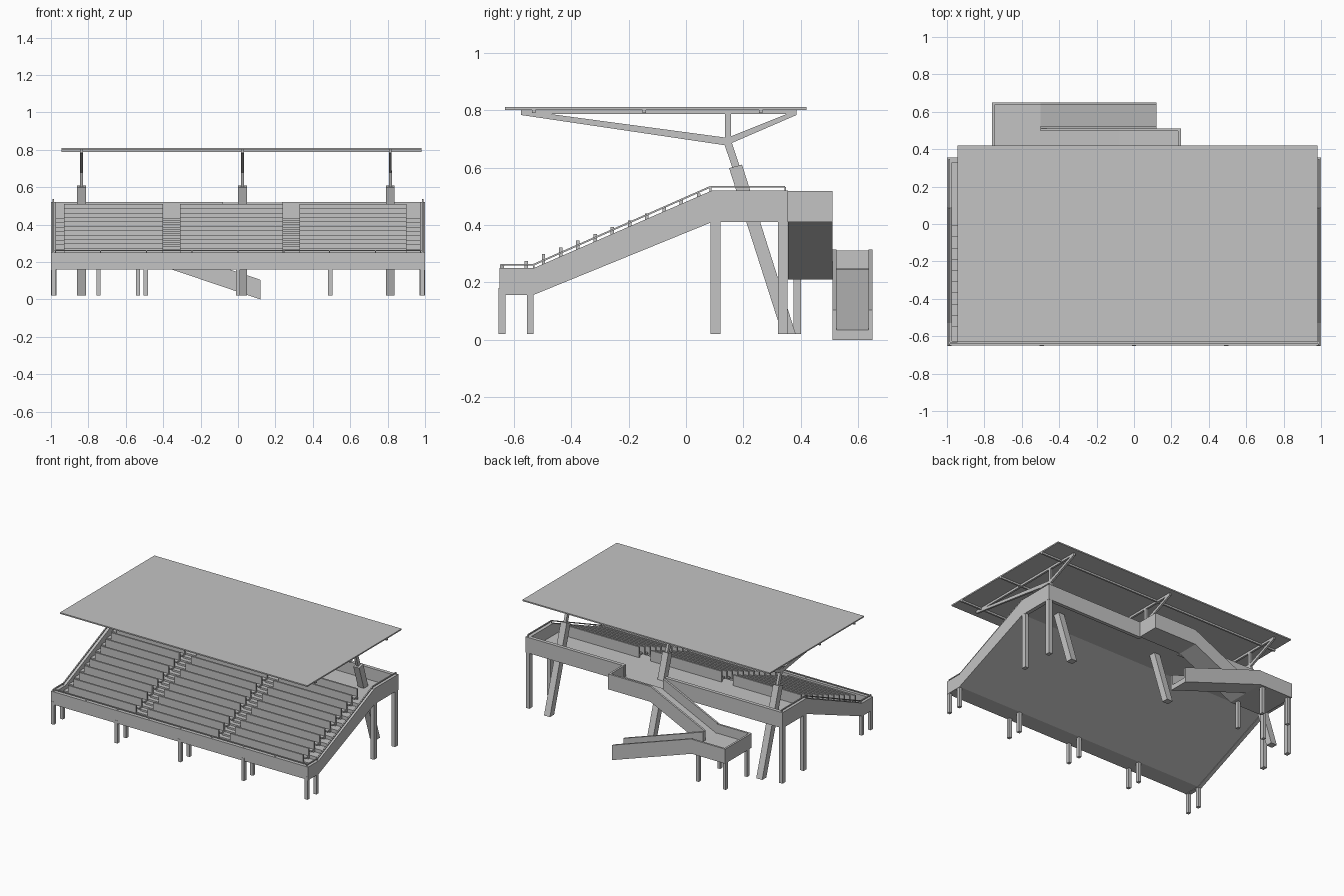
import bpy
from mathutils import Vector

cube = bpy.data.objects.get("Cube")
if cube:
    bpy.data.objects.remove(cube, do_unlink=True)

grey = bpy.data.materials.new("concrete_grey")
grey.use_nodes = True
GREY = (0.55, 0.55, 0.55, 1)
grey.diffuse_color = GREY
grey.node_tree.nodes["Principled BSDF"].inputs["Base Color"].default_value = GREY


def prism(name, profile, lo, hi, axis="x"):
    """Extrude a flat profile, given as (y, z) along x or (x, z) along y."""
    def place(p, d):
        return (d, p[0], p[1]) if axis == "x" else (p[0], d, p[1])
    n = len(profile)
    verts = [place(p, d) for d in (lo, hi) for p in profile]
    faces = [list(range(n)), list(range(2 * n - 1, n - 1, -1))]
    faces += [[i, i + n, (i + 1) % n + n, (i + 1) % n] for i in range(n)]
    mesh = bpy.data.meshes.new(name)
    mesh.from_pydata(verts, [], faces)
    area = sum(a[0] * b[1] - b[0] * a[1] for a, b in zip(profile, profile[1:] + profile[:1]))
    if (area > 0) == (axis == "x"):
        mesh.flip_normals()
    mesh.materials.append(grey)
    obj = bpy.data.objects.new(name, mesh)
    bpy.context.collection.objects.link(obj)
    return obj


def box(name, x0, x1, y0, y1, z0, z1):
    return prism(name, [(y0, z0), (y1, z0), (y1, z1), (y0, z1)], x0, x1)


def bar(name, a, b, width, x, depth):
    """Straight bar between two (y, z) points."""
    a, b = Vector(a), Vector(b)
    d = (b - a).normalized() * width / 2
    n = Vector((-d.y, d.x))
    return prism(name, [tuple(p) for p in (a - n, b - n, b + n, a + n)],
                 x - depth / 2, x + depth / 2)


def band(name, path, height, lo, hi, axis):
    """Strip of constant height that follows a path along its lower edge."""
    top = [(p, z + height) for p, z in reversed(path)]
    return prism(name, path + top, lo, hi, axis)


# Stepped deck
ROWS, TREAD, RISE = 10, 0.06, 0.0235
FIRST_Y, BASE_Z, DECK_Z = -0.55, 0.20, 0.435
under = [(-0.64, 0.16), (-0.53, 0.16), (0.09, 0.415), (0.35, 0.415)]
steps = []
for i in range(ROWS):
    y = FIRST_Y + i * TREAD
    steps += [(y, BASE_Z + i * RISE), (y, BASE_Z + (i + 1) * RISE)]
prism("stepped_deck", under + [(0.35, DECK_Z)] + steps[::-1] + [(-0.64, BASE_Z)], -0.98, 0.98)

# Seat rows in three blocks
for x0, x1 in ((-0.93, -0.40), (-0.31, 0.24), (0.33, 0.90)):
    for i in range(ROWS + 1):
        y, z = FIRST_Y + i * TREAD, BASE_Z + i * RISE
        box("seat_back", x0, x1, y - 0.012, y, z - RISE, z + 0.075)
        box("seat_bench", x0, x1, y - 0.04, y - 0.012, z + 0.012, z + 0.022)

# Half steps in the aisles
for x0, x1 in ((-0.40, -0.31), (0.24, 0.33)):
    for i in range(ROWS):
        y, z = FIRST_Y + i * TREAD, BASE_Z + i * RISE
        box("aisle_step", x0, x1, y - TREAD / 2, y, z - 0.005, z + RISE / 2)

# Side walls with handrails
wall_path = [(-0.65, 0.157), (-0.53, 0.157), (0.09, 0.41), (0.355, 0.41)]
wall_top = [(-0.65, 0.25), (-0.53, 0.25), (0.09, 0.52), (0.355, 0.52)]
rail_path = [(-0.645, 0.262), (-0.53, 0.262), (0.085, 0.533), (0.345, 0.533)]
for side in (-1, 1):
    lo, hi = sorted((side * 0.972, side * 1.0))
    prism("side_wall", wall_path + wall_top[::-1], lo, hi)
    for a, b in zip(rail_path, rail_path[1:]):
        bar("side_handrail", a, b, 0.006, side * 0.988, 0.008)
    for a, b in zip(wall_top, rail_path):
        box("side_rail_post", side * 0.988 - 0.003, side * 0.988 + 0.003,
            b[0] - 0.003, b[0] + 0.003, a[1] - 0.01, b[1])

# Front wall with handrail
box("front_wall", -0.98, 0.98, -0.65, -0.625, 0.16, 0.25)
box("front_handrail", -0.99, 0.99, -0.64, -0.632, 0.258, 0.264)
for i in range(9):
    x = -0.98 + i * 0.245
    box("front_rail_post", x - 0.003, x + 0.003, -0.639, -0.633, 0.245, 0.26)

# Back wall, open at the stair
box("back_wall_right", -0.98, -0.08, 0.33, 0.355, 0.41, 0.52)
box("back_wall_left", 0.235, 0.98, 0.33, 0.355, 0.41, 0.52)

# Stand legs
for i in range(5):
    x = -0.987 + i * 0.4935
    for y in (-0.64, -0.542):
        box("front_leg", x - 0.011, x + 0.011, y - 0.012, y + 0.012, 0.02, 0.18)
for x in (-0.985, 0.985):
    for y in (0.103, 0.337):
        box("rear_leg", x - 0.014, x + 0.014, y - 0.017, y + 0.017, 0.02, 0.42)

# Roof, purlins and leaning supports
box("roof", -0.945, 0.98, -0.63, 0.42, 0.801, 0.81)
for y in (-0.53, -0.145, 0.26):
    box("roof_purlin", -0.945, 0.98, y - 0.006, y + 0.006, 0.789, 0.802)
for x in (-0.837, 0.024, 0.815):
    prism("leaning_column", [(0.335, 0.02), (0.382, 0.02), (0.195, 0.61), (0.15, 0.598)],
          x - 0.023, x + 0.023)
    bar("column_stem", (0.178, 0.59), (0.146, 0.685), 0.026, x, 0.018)
    bar("roof_post", (0.146, 0.68), (0.146, 0.795), 0.02, x, 0.014)
    box("top_chord", x - 0.007, x + 0.007, -0.57, 0.385, 0.786, 0.801)
    prism("front_arm", [(-0.575, 0.783), (0.14, 0.677), (0.14, 0.704), (-0.575, 0.8)],
          x - 0.007, x + 0.007)
    prism("back_arm", [(0.14, 0.677), (0.385, 0.783), (0.385, 0.8), (0.14, 0.702)],
          x - 0.007, x + 0.007)

# Back stair: upper flight, landing and lower flight
upper = [(-0.50, 0.21), (-0.08, 0.41), (0.25, 0.41)]
lower = [(-0.50, 0.21), (0.12, 0.0)]
landing = [(-0.76, 0.21), (-0.50, 0.21)]
T = 0.014
band("upper_flight_floor", upper, 0.033, 0.355, 0.51, "y")
band("upper_flight_outer_wall", upper, 0.108, 0.51 - T, 0.51, "y")
band("upper_flight_inner_wall", upper[:2], 0.108, 0.355, 0.355 + T, "y")
box("upper_landing_end_wall", 0.25 - T, 0.25, 0.35, 0.51, 0.41, 0.518)
band("landing_floor", landing, 0.038, 0.355, 0.65, "y")
band("landing_inner_wall", landing, 0.102, 0.355, 0.355 + T, "y")
band("landing_outer_wall", landing, 0.102, 0.65 - T, 0.65, "y")
box("landing_end_wall", -0.76, -0.76 + T, 0.355, 0.65, 0.21, 0.312)
band("lower_flight_floor", lower, 0.035, 0.51, 0.65, "y")
for y in (0.51, 0.65 - T):
    band("lower_flight_wall", lower, 0.105, y, y + T, "y")
for x in (-0.745, -0.535):
    for y in (0.387, 0.625):
        box("landing_leg", x - 0.011, x + 0.011, y - 0.013, y + 0.013, 0.02, 0.215)
